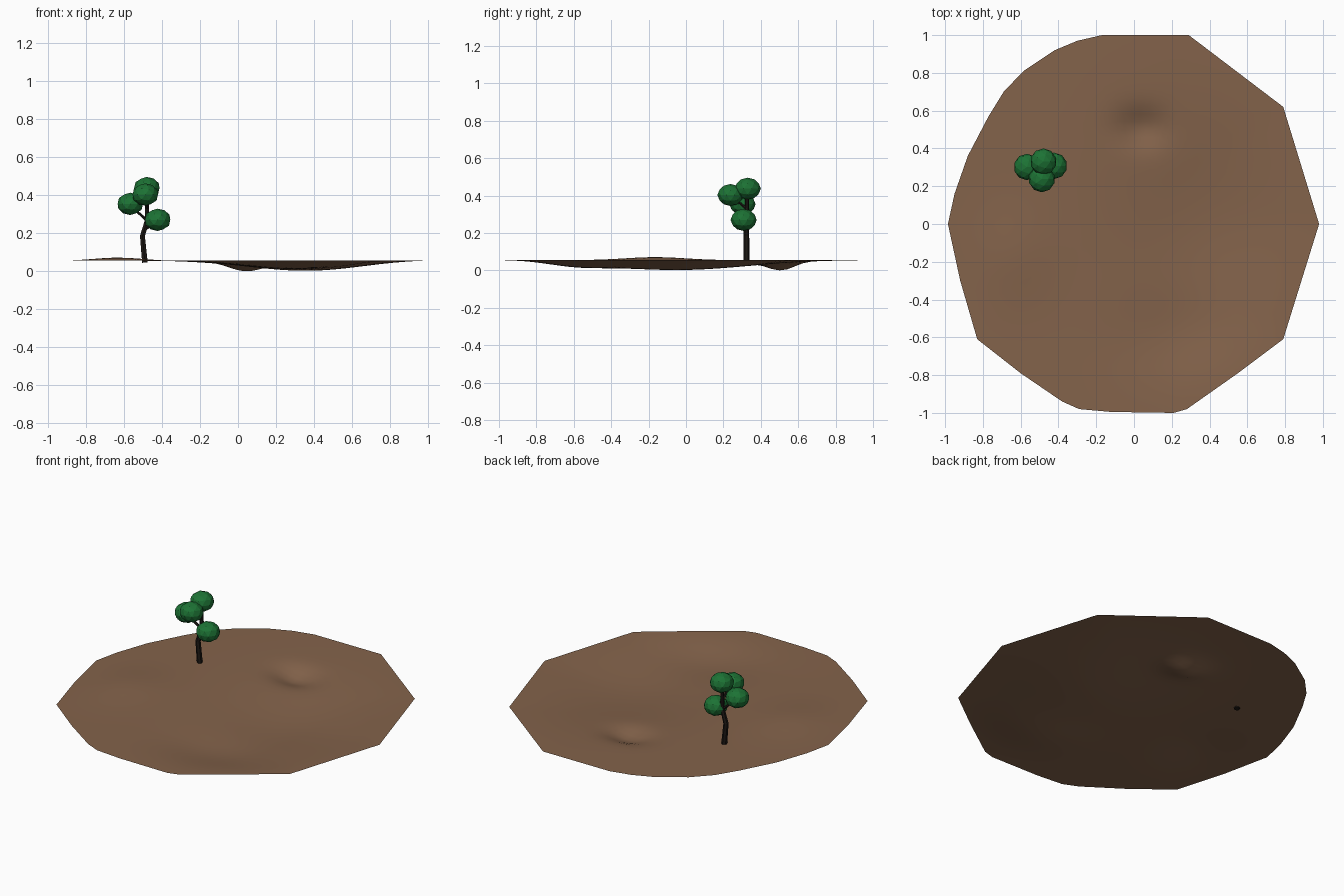
import bpy, bmesh, math
from mathutils import Vector

if "Cube" in bpy.data.objects:
    bpy.data.objects.remove(bpy.data.objects["Cube"])

def material(name, rgb):
    m = bpy.data.materials.new(name)
    m.diffuse_color = (*rgb, 1)
    m.use_nodes = True
    m.node_tree.nodes["Principled BSDF"].inputs["Base Color"].default_value = m.diffuse_color
    return m

soil = material("soil", (0.23, 0.125, 0.07))
bark = material("bark", (0.012, 0.009, 0.007))
leaf = material("leaf", (0.012, 0.17, 0.035))

# Ground outline, seen from above
OUTLINE = [(0.98, 0), (0.79, 0.62), (0.29, 1.0), (-0.17, 1.0), (-0.30, 0.97),
           (-0.42, 0.92), (-0.585, 0.81), (-0.69, 0.70), (-0.77, 0.57), (-0.88, 0.36),
           (-0.95, 0.16), (-0.985, 0), (-0.92, -0.30), (-0.83, -0.61), (-0.60, -0.79),
           (-0.38, -0.94), (-0.29, -0.98), (-0.12, -0.995), (0.21, -1.0), (0.28, -0.98),
           (0.55, -0.79), (0.79, -0.61)]
EDGE_Z = 0.055
# Hollows and mounds: x, y, width x, width y, height
RELIEF = [(0.36, -0.05, 0.30, 0.38, -0.048), (0.04, 0.51, 0.09, 0.07, -0.042),
          (0.25, -0.60, 0.22, 0.16, -0.022), (-0.65, -0.17, 0.14, 0.16, 0.018)]

def relief(x, y, t):
    s = sum(h * math.exp(-((x - a) / p) ** 2 / 2 - ((y - b) / q) ** 2 / 2)
            for a, b, p, q, h in RELIEF)
    return s * (1 - t ** 6)

# Ground: a thin open sheet of rings running in to the centre
rim = []
for a, b in zip(OUTLINE, OUTLINE[1:] + OUTLINE[:1]):
    a, b = Vector(a), Vector(b)
    n = max(1, round((b - a).length / 0.08))
    rim += [a.lerp(b, i / n) for i in range(n)]
RINGS = 24
bm = bmesh.new()
centre = bm.verts.new((0, 0, relief(0, 0, 0)))
rings = []
for r in range(1, RINGS + 1):
    t = r / RINGS
    rings.append([bm.verts.new((p.x * t, p.y * t, relief(p.x * t, p.y * t, t))) for p in rim])
N = len(rim)
for i in range(N):
    j = (i + 1) % N
    bm.faces.new((centre, rings[0][i], rings[0][j]))
    for inner, outer in zip(rings, rings[1:]):
        bm.faces.new((inner[i], outer[i], outer[j], inner[j]))
deepest = -min(v.co.z for v in bm.verts)
for v in bm.verts:
    v.co.z = EDGE_Z + v.co.z * (EDGE_Z / deepest if v.co.z < 0 else 1)
for f in bm.faces:
    f.smooth = True
me = bpy.data.meshes.new("ground")
bm.to_mesh(me)
bm.free()
me.materials.append(soil)
bpy.context.collection.objects.link(bpy.data.objects.new("ground", me))

# Trunk and branches: tapered faceted tubes
def limb(name, pts):
    cu = bpy.data.curves.new(name, 'CURVE')
    cu.dimensions = '3D'
    cu.bevel_depth = 1
    cu.bevel_resolution = 1
    cu.use_fill_caps = True
    sp = cu.splines.new('POLY')
    sp.points.add(len(pts) - 1)
    sp.use_smooth = False
    for p, (x, y, z, rad) in zip(sp.points, pts):
        p.co = (x, y, z, 1)
        p.radius = rad
    cu.materials.append(bark)
    bpy.context.collection.objects.link(bpy.data.objects.new(name, cu))

limb("trunk", [(-0.49, 0.323, 0.045, 0.017), (-0.503, 0.323, 0.185, 0.015),
               (-0.478, 0.323, 0.27, 0.013), (-0.48, 0.328, 0.42, 0.009)])
limb("left_branch", [(-0.483, 0.323, 0.27, 0.008), (-0.566, 0.30, 0.345, 0.006)])
limb("right_branch", [(-0.495, 0.323, 0.215, 0.008), (-0.42, 0.307, 0.27, 0.006)])
limb("front_branch", [(-0.478, 0.323, 0.33, 0.008), (-0.488, 0.24, 0.40, 0.006)])

# Foliage: slightly flattened faceted balls
for name, pos in {"top_foliage": (-0.48, 0.33, 0.437), "front_foliage": (-0.488, 0.238, 0.403),
                  "left_foliage": (-0.567, 0.302, 0.354), "right_foliage": (-0.423, 0.308, 0.27)}.items():
    bpy.ops.mesh.primitive_ico_sphere_add(subdivisions=2, radius=0.07, location=pos)
    ob = bpy.context.object
    ob.name = name
    ob.scale.z = 0.84
    ob.data.materials.append(leaf)
